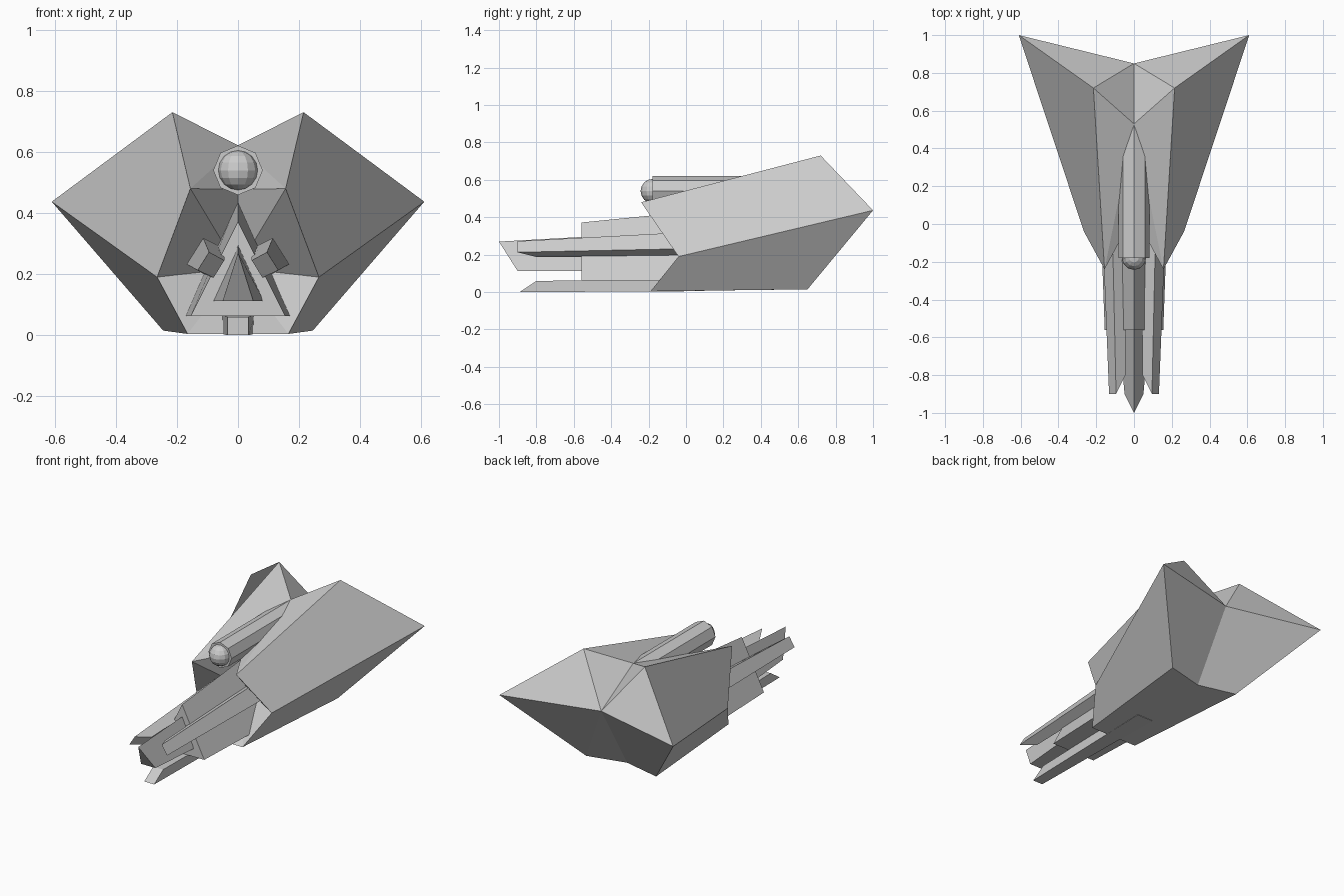
import bpy, bmesh, math
from mathutils import Matrix, Vector

if "Cube" in bpy.data.objects:
    bpy.data.objects.remove(bpy.data.objects["Cube"])

grey = bpy.data.materials.new("light_grey")
grey.diffuse_color = (0.6, 0.6, 0.6, 1)
grey.use_nodes = True
grey.node_tree.nodes["Principled BSDF"].inputs["Base Color"].default_value = grey.diffuse_color


def finish(name, bm):
    """Weld, fix normals and make a flat-shaded object."""
    bmesh.ops.remove_doubles(bm, verts=bm.verts, dist=1e-5)
    bmesh.ops.recalc_face_normals(bm, faces=bm.faces)
    me = bpy.data.meshes.new(name)
    bm.to_mesh(me)
    bm.free()
    me.materials.append(grey)
    ob = bpy.data.objects.new(name, me)
    bpy.context.collection.objects.link(ob)
    return ob


def loft(name, front, back, mirror=False):
    """Tapered bar between two matching end rings, optionally flipped in x."""
    s = -1 if mirror else 1
    bm = bmesh.new()
    a = [bm.verts.new((s * x, y, z)) for x, y, z in front]
    b = [bm.verts.new((s * x, y, z)) for x, y, z in back]
    n = len(a)
    bm.faces.new(a)
    bm.faces.new(b)
    for i in range(n):
        j = (i + 1) % n
        bm.faces.new((a[i], a[j], b[j], b[i]))
    return finish(name, bm)


# Faceted hull: right half described by key points, then mirrored
P = {
    "tip": (0.61, 1.0, 0.437), "ridge": (0.215, 0.72, 0.73),
    "brow": (0.156, -0.24, 0.48), "cheek": (0.265, -0.04, 0.19),
    "chin": (0.165, -0.19, 0.004), "keel": (0.245, 0.65, 0.015),
    "back": (0, 0.85, 0.44), "valley": (0, 0.53, 0.622),
    "notch": (0, 0.05, 0.477), "mouth": (0, 0.10, 0.22),
    "keel_mid": (0, 0.59, 0.014), "chin_mid": (0, -0.19, 0.004),
}
FACES = [
    "ridge tip cheek brow", "cheek tip keel chin", "ridge valley back",
    "ridge back tip", "tip back keel", "back keel_mid keel",
    "ridge brow valley", "brow notch valley", "brow mouth notch",
    "brow cheek mouth", "cheek chin mouth", "chin chin_mid mouth",
    "chin keel keel_mid chin_mid",
]
bm = bmesh.new()
for s in (1, -1):
    vs = {k: bm.verts.new((s * x, y, z)) for k, (x, y, z) in P.items()}
    for f in FACES:
        bm.faces.new([vs[k] for k in f.split()])
finish("hull", bm)

# Triangular gun housing under the brow
loft("gun_housing",
     [(0, -0.56, 0.372), (0.155, -0.56, 0.062), (-0.155, -0.56, 0.062)],
     [(0, 0.12, 0.44), (0.18, 0.12, 0.062), (-0.18, 0.12, 0.062)])

# Central barrel with a raked triangular muzzle
loft("centre_barrel",
     [(0, -1.0, 0.27), (0.05, -0.9, 0.112), (-0.05, -0.9, 0.112)],
     [(0, -0.5, 0.298), (0.085, -0.5, 0.112), (-0.085, -0.5, 0.112)])

# Tilted square side barrels
for side, flip in (("right", False), ("left", True)):
    loft(side + "_barrel",
         [(0.132, -0.9, 0.213), (0.095, -0.9, 0.272),
          (0.045, -0.8, 0.245), (0.08, -0.8, 0.188)],
         [(0.168, 0.0, 0.232), (0.115, 0.0, 0.32),
          (0.04, 0.0, 0.28), (0.095, 0.0, 0.19)], flip)

# Lower rail with raked nose
loft("lower_rail",
     [(-0.035, -0.89, 0.0), (0.035, -0.89, 0.0),
      (0.035, -0.8, 0.06), (-0.035, -0.8, 0.06)],
     [(-0.055, 0.1, 0.005), (0.055, 0.1, 0.005),
      (0.055, 0.1, 0.066), (-0.055, 0.1, 0.066)])

# Eight-sided tube on top, sunk into the hull at the rear
ring = [(0.081 * math.cos(i * math.pi / 4), 0.54 + 0.081 * math.sin(i * math.pi / 4))
        for i in range(8)]
loft("top_tube", [(x, -0.18, z) for x, z in ring], [(x, 0.52, z) for x, z in ring])

# Ball lens in the tube mouth
bm = bmesh.new()
bmesh.ops.create_uvsphere(bm, u_segments=12, v_segments=8, radius=0.065,
                          matrix=Matrix.Translation(Vector((0, -0.178, 0.54))))
finish("lens_ball", bm)
